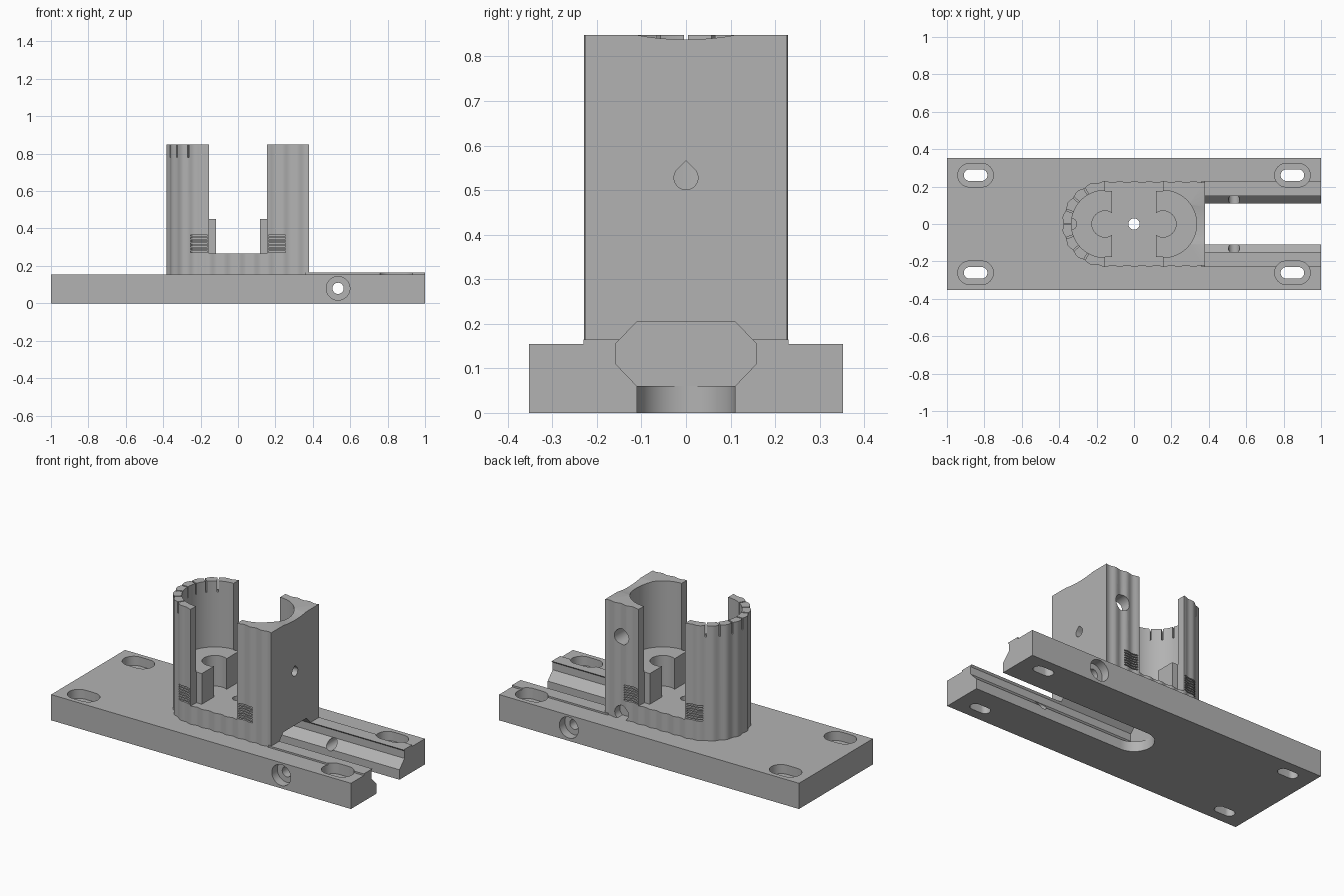
import bpy, bmesh
from math import sin, cos, pi, radians

cube = bpy.data.objects.get("Cube")
if cube:
    bpy.data.objects.remove(cube, do_unlink=True)

grey = bpy.data.materials.new("plain_grey")
grey.use_nodes = True
colour = (0.45, 0.45, 0.45, 1)
grey.diffuse_color = colour
grey.node_tree.nodes["Principled BSDF"].inputs["Base Color"].default_value = colour


def circle(u, v, r, n=48):
    return [(u + r * cos(2 * pi * i / n), v + r * sin(2 * pi * i / n)) for i in range(n)]


def rect(u0, u1, v0, v1):
    return [(u0, v0), (u1, v0), (u1, v1), (u0, v1)]


def capsule(u0, u1, v, r, n=20):
    right = [(u1 + r * sin(pi * i / n), v - r * cos(pi * i / n)) for i in range(n + 1)]
    left = [(u0 - r * sin(pi * i / n), v + r * cos(pi * i / n)) for i in range(n + 1)]
    return right + left


def prism(name, outlines, axis, lo, hi):
    """Extrude closed outlines along an axis; outline coordinates are the other two axes."""
    place = {"x": lambda u, v, w: (w, u, v),
             "y": lambda u, v, w: (u, w, v),
             "z": lambda u, v, w: (u, v, w)}[axis]
    bm = bmesh.new()
    for pts in outlines:
        a = [bm.verts.new(place(u, v, lo)) for u, v in pts]
        b = [bm.verts.new(place(u, v, hi)) for u, v in pts]
        bm.faces.new(a)
        bm.faces.new(b)
        for i in range(len(a)):
            j = (i + 1) % len(a)
            bm.faces.new((a[i], a[j], b[j], b[i]))
    bmesh.ops.recalc_face_normals(bm, faces=bm.faces)
    mesh = bpy.data.meshes.new(name)
    bm.to_mesh(mesh)
    bm.free()
    mesh.materials.append(grey)
    obj = bpy.data.objects.new(name, mesh)
    bpy.context.collection.objects.link(obj)
    return obj


def combine(target, outlines, axis, lo, hi, operation="DIFFERENCE"):
    tool = prism("tool", outlines, axis, lo, hi)
    tool.hide_render = True
    mod = target.modifiers.new("bool", "BOOLEAN")
    mod.operation = operation
    mod.solver = "EXACT"
    mod.object = tool
    bpy.context.view_layer.objects.active = target
    bpy.ops.object.modifier_apply(modifier=mod.name)
    bpy.data.objects.remove(tool, do_unlink=True)


# Octagonal channel running in from the +x end
half = [(0.158, 0.11), (0.158, 0.155), (0.11, 0.205)]
channel = [(0.11, 0.06)] + half + [(-y, z) for y, z in reversed(half)] + [(-0.11, 0.06)]

# Base plate with raised rails
base = prism("base_plate", [rect(-1, 1, -0.352, 0.352)], "z", 0, 0.155)
combine(base, [rect(0.36, 1, -0.23, 0.23)], "z", 0.08, 0.165, "UNION")
combine(base, [channel], "x", -0.11, 1.1)
combine(base, [capsule(0, 1.3, 0, 0.11)], "z", -0.1, 0.08)

# Countersunk mounting slots near the corners
corners = [(x, y) for x in (-0.847, 0.847) for y in (-0.261, 0.261)]
combine(base, [capsule(x - 0.032, x + 0.032, y, 0.063) for x, y in corners], "z", 0.1, 0.3)
combine(base, [capsule(x - 0.032, x + 0.032, y, 0.031) for x, y in corners], "z", -0.1, 0.3)

# Cross bolt hole with a counterbore on each side
combine(base, [circle(0.535, 0.08, 0.03, 32)], "y", -0.5, 0.5)
for side in (-1, 1):
    combine(base, [circle(0.535, 0.08, 0.063)], "y", *sorted((side * 0.3, side * 0.5)))

# Tower outline: flat +x side, round -x side, rippled all along
CX, R, LENGTH = 0.155, 0.2255, 0.535
PITCH = R * pi / 9
STEPS = 8


def ripple(s):
    return R + 0.004 * cos(2 * pi * s / PITCH)


flat = [i * PITCH / STEPS for i in range(1, int(LENGTH / PITCH * STEPS) + 1)] + [LENGTH]
arc = []
for i in range(9 * STEPS + 1):
    a = pi / 2 + pi * i / (9 * STEPS)
    r = ripple(i * PITCH / STEPS)
    arc.append((-CX + r * cos(a), r * sin(a)))
outline = [(s - CX, ripple(s)) for s in reversed(flat)] + arc
outline += [(s - CX, -ripple(s)) for s in flat]
tower = prism("cradle_tower", [outline], "z", 0.1, 0.848)

# Gap between the two halves, and the deep bores inside them
combine(tower, [rect(-CX, CX, -0.4, 0.4)], "z", 0.265, 1)
for side in (-1, 1):
    combine(tower, [circle(side * CX, 0, 0.18, 96)], "z", 0.45, 1)

# Inner blocks with round notches
for side in (-1, 1):
    x0, x1 = sorted((side * 0.118, side * 0.17))
    combine(tower, [rect(x0, x1, -0.176, 0.176)], "z", 0.2, 0.45, "UNION")
    combine(tower, [circle(side * CX, 0, 0.07)], "z", 0.265, 0.6)
combine(tower, [circle(-0.336, 0, 0.03, 32)], "z", 0.4, 0.46)

# Channel and central hole below the floor
combine(tower, [channel], "x", -0.11, 1.1)
combine(tower, [circle(0, 0, 0.03, 32)], "z", 0.15, 0.3)

# Radial slits in the rounded rim
slits = []
for k in range(-3, 4):
    a = pi + radians(20 * k)
    c, s = cos(a), sin(a)
    slits.append([(-CX + r * c - t * s, r * s + t * c)
                  for r, t in ((0.16, -0.004), (0.26, -0.004), (0.26, 0.004), (0.16, 0.004))])
combine(tower, slits, "z", 0.78, 1)

# Stacked grip grooves at the foot of both halves
for side in (-1, 1):
    x0, x1 = sorted((side * 0.163, side * 0.255))
    grooves = [rect(x0, x1, 0.272 + 0.0145 * k, 0.279 + 0.0145 * k) for k in range(7)]
    for face in (-1, 1):
        combine(tower, grooves, "y", *sorted((face * 0.19, face * 0.3)))

# Teardrop hole and shallow dip in the flat wall
drop = [(0.027 * cos(radians(a)), 0.528 + 0.027 * sin(radians(a))) for a in range(135, 406, 10)]
combine(tower, [drop + [(0, 0.566)]], "x", 0.3, 0.5)
combine(tower, [circle(0, 0.838 + 0.61, 0.61, 128)], "x", 0.28, 0.5)

# Round holes in the back
combine(tower, [circle(0.27, 0.65, 0.047)], "y", 0.12, 0.4)
combine(tower, [circle(0.27, 0.19, 0.045)], "y", 0.18, 0.4)

for obj in (base, tower):
    bpy.ops.object.select_all(action="DESELECT")
    obj.select_set(True)
    bpy.context.view_layer.objects.active = obj
    bpy.ops.object.shade_smooth_by_angle(angle=radians(25))
